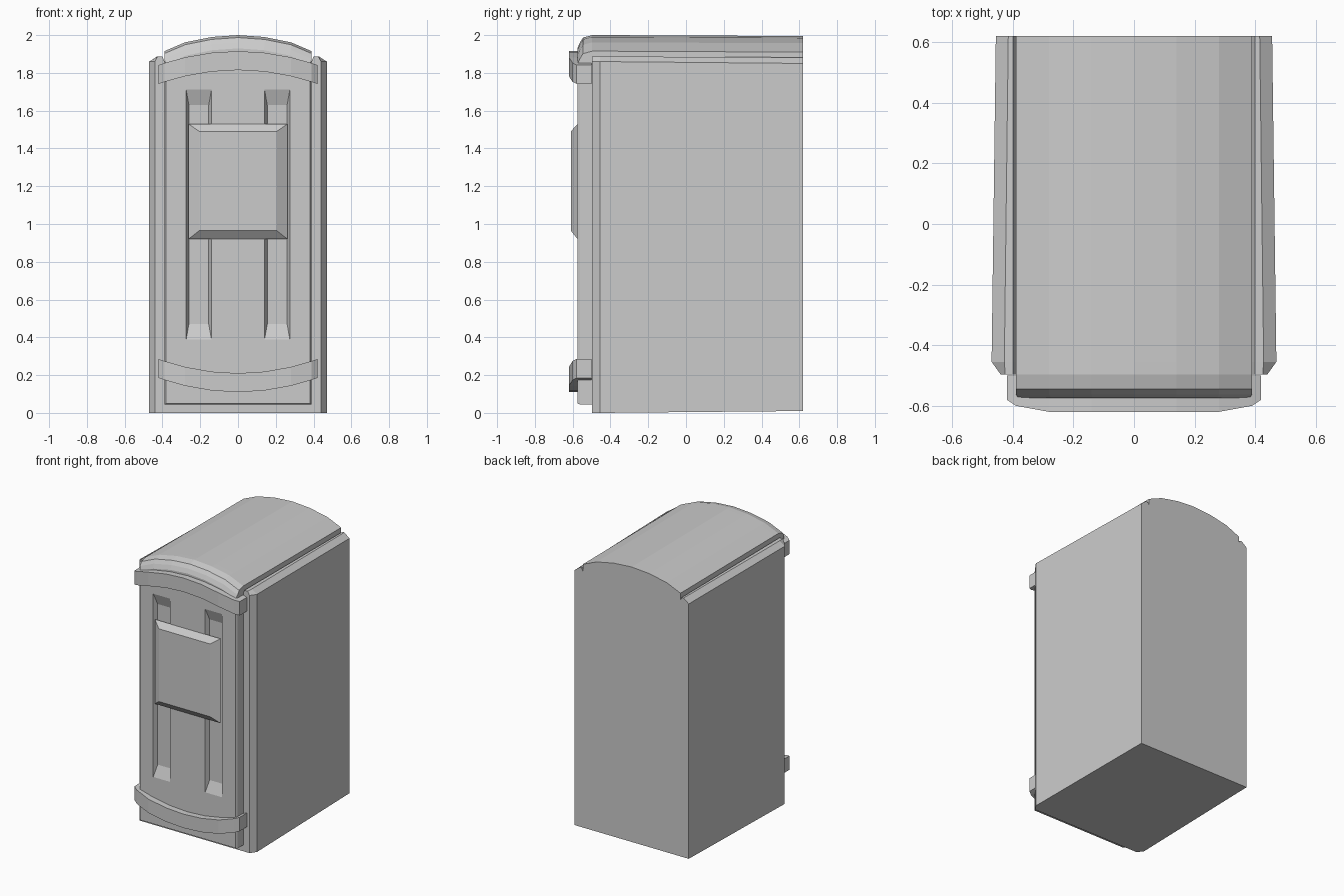
import bpy, bmesh

if "Cube" in bpy.data.objects:
    bpy.data.objects.remove(bpy.data.objects["Cube"])


def loft(name, rings):
    """Skin a list of equal-length point rings and cap both ends."""
    bm = bmesh.new()
    loops = [[bm.verts.new(p) for p in ring] for ring in rings]
    n = len(loops[0])
    for a, b in zip(loops, loops[1:]):
        for i in range(n):
            j = (i + 1) % n
            bm.faces.new((a[i], a[j], b[j], b[i]))
    bm.faces.new(loops[0])
    bm.faces.new(loops[-1])
    bmesh.ops.recalc_face_normals(bm, faces=bm.faces)
    mesh = bpy.data.meshes.new(name)
    bm.to_mesh(mesh)
    bm.free()
    ob = bpy.data.objects.new(name, mesh)
    bpy.context.collection.objects.link(ob)
    return ob


def mirrored(half, y):
    """Close a right-hand (x, z) outline, bottom to top, across x = 0."""
    left = [(-x, z) for x, z in reversed(half) if x > 0]
    return [(x, y, z) for x, z in half + left]


def rect(x0, x1, z0, z1, y):
    return [(x0, y, z0), (x1, y, z0), (x1, y, z1), (x0, y, z1)]


ARCH = [(0.39, 1.915), (0.28, 1.962), (0.14, 1.99), (0, 2.0)]

# Cabin: side walls, chamfered shoulders, gutters and arched roof
def cabin_ring(y, w, shoulder, base, dz):
    half = [(w, base), (w, 1.86 + dz), (shoulder, 1.887 + dz / 2),
            (0.40, 1.887 + dz / 2), (0.39, 1.862)]
    return mirrored(half + [(x, z + dz / 2) for x, z in ARCH], y)

loft("cabin_shell", [cabin_ring(-0.497, 0.44, 0.425, 0, 0),
                     cabin_ring(-0.455, 0.47, 0.428, 0, 0),
                     cabin_ring(0.62, 0.456, 0.415, 0.01, -0.01)])

# Door block with the roof rolling over its top edge
def door_ring(y, w, drop, base):
    half = [(w, base)] + [(x * w / 0.39, z - drop) for x, z in ARCH]
    return mirrored(half, y)

door = loft("door", [door_ring(-0.497, 0.39, 0, 0.045),
                     door_ring(-0.545, 0.39, 0.013, 0.045),
                     door_ring(-0.562, 0.39, 0.04, 0.045),
                     door_ring(-0.575, 0.382, 0.07, 0.05)])

# Two long recesses in the door
for s in (-1, 1):
    cutter = loft("groove_cutter", [
        rect(s * 0.138, s * 0.277, 0.375, 1.725, -0.58),
        rect(s * 0.155, s * 0.26, 0.47, 1.63, -0.545)])
    cutter.hide_render = True
    mod = door.modifiers.new("groove", 'BOOLEAN')
    mod.operation = 'DIFFERENCE'
    mod.solver = 'EXACT'
    mod.object = cutter
    bpy.context.view_layer.objects.active = door
    bpy.ops.object.modifier_apply(modifier=mod.name)
    bpy.data.objects.remove(cutter)

# Raised bevelled panel
loft("door_panel", [rect(-0.262, 0.262, 0.92, 1.53, -0.574),
                    rect(-0.205, 0.205, 0.965, 1.49, -0.61)])

# Curved bands wrapping the top and bottom of the door
def band(name, z_end, rise):
    right = [(0.14, -0.62), (0.28, -0.62), (0.39, -0.60), (0.42, -0.58)]
    path = [(-x, y) for x, y in reversed(right)] + [(0, -0.62)] + right
    rings = []
    for x, y in path:
        z = z_end + rise * (1 - (x / 0.42) ** 2)
        rings.append([(x, -0.5, z), (x, y, z), (x, y, z + 0.1), (x, -0.5, z + 0.1)])
    loft(name, rings)

band("upper_band", 1.742, 0.073)
band("lower_band", 0.185, -0.075)
